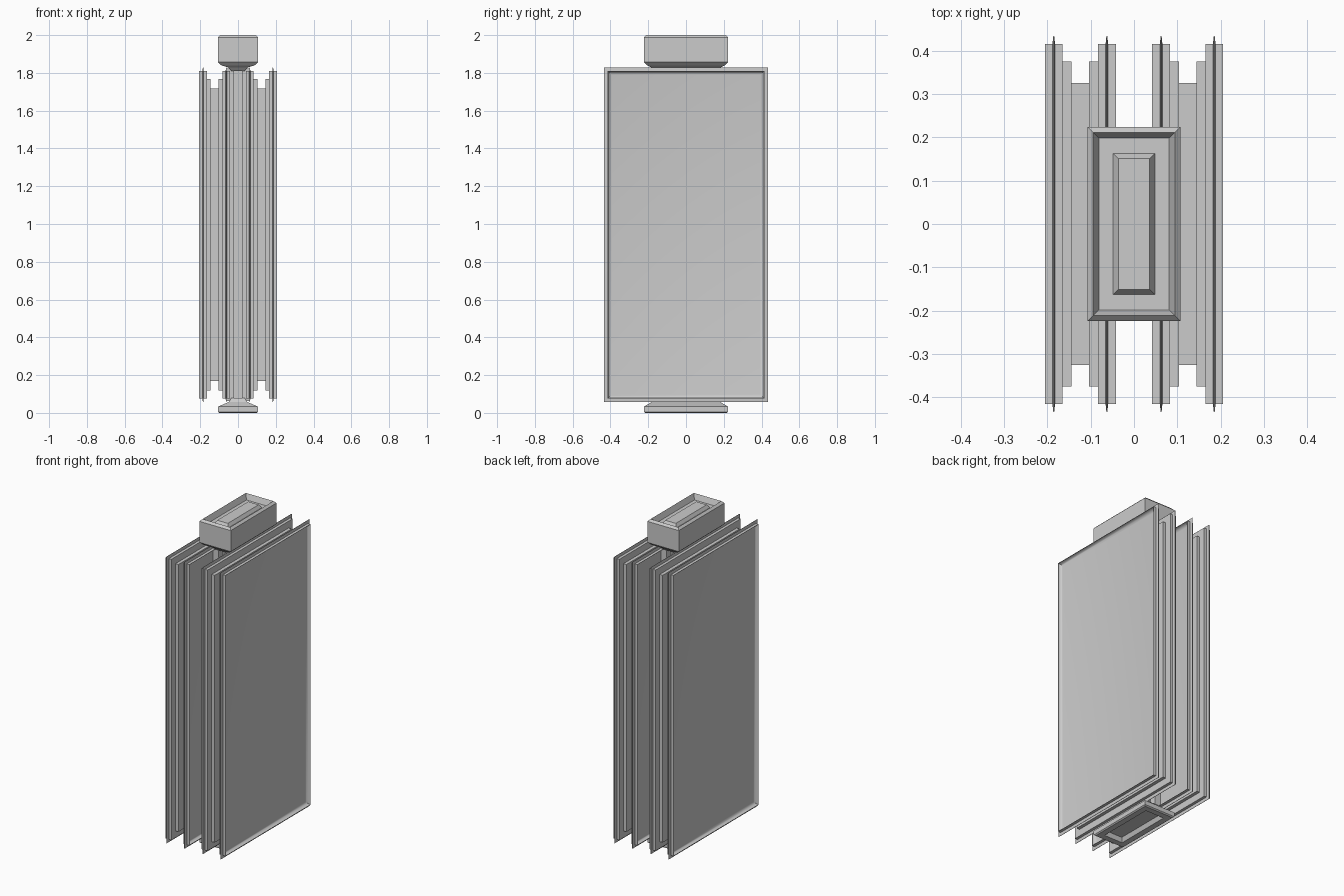
import bpy, bmesh, math

if "Cube" in bpy.data.objects:
    bpy.data.objects.remove(bpy.data.objects["Cube"])


def loft(name, rings, axis='Z', cx=0.0, cz=0.0, smooth=False):
    """Skin a stack of rectangles (half a, half b, position) and cap both ends."""
    bm = bmesh.new()
    loops = []
    for a, b, t in rings:
        loop = []
        for sa, sb in ((-1, -1), (1, -1), (1, 1), (-1, 1)):
            co = (sa * a, sb * b, t) if axis == 'Z' else (cx + t, sa * a, cz + sb * b)
            loop.append(bm.verts.new(co))
        loops.append(loop)
    for l0, l1 in zip(loops, loops[1:]):
        for i in range(4):
            j = (i + 1) % 4
            bm.faces.new((l0[i], l0[j], l1[j], l1[i]))
    bm.faces.new(loops[0][::-1])
    bm.faces.new(loops[-1])
    bmesh.ops.recalc_face_normals(bm, faces=bm.faces)
    mesh = bpy.data.meshes.new(name)
    bm.to_mesh(mesh)
    bm.free()
    obj = bpy.data.objects.new(name, mesh)
    bpy.context.collection.objects.link(obj)
    if smooth:
        bpy.ops.object.select_all(action='DESELECT')
        obj.select_set(True)
        bpy.context.view_layer.objects.active = obj
        bpy.ops.object.shade_smooth_by_angle(angle=math.radians(35))
    return obj


MID_Z = 0.943
HY, HZ = 0.415, 0.867       # plate body half size
SY, SZ = 0.375, 0.825       # inner step half size
CY, CZ = 0.325, 0.775       # core half size
DEPTH, R = 0.02, 0.02       # dished face of each plate

# concave fillet from the rim down to the sunken face
dish = []
for k in range(5):
    a = math.radians(90 * k / 4)
    inset = 0.002 + R * (1 - math.cos(a))
    dish.append((HY - inset, HZ - inset, 0.0205 - DEPTH * math.sin(a)))

for side, s in (("left", -1), ("right", 1)):
    # plates: thin sharp flange around the rim, dished on the exposed face
    for label, x, d in (("outer", 0.185, s), ("inner", 0.0625, -s)):
        rings = [(HY, HZ, -0.0205), (HY, HZ, -0.003),
                 (HY + 0.019, HZ + 0.018, -0.001), (HY + 0.019, HZ + 0.018, 0.001),
                 (HY, HZ, 0.003), (HY, HZ, 0.0205)] + dish
        loft(f"{side}_{label}_plate", [(a, b, d * t) for a, b, t in rings],
             'X', s * x, MID_Z, True)
    # stepped core joining the two plates of a pair
    loft(f"{side}_stepped_core",
         [(SY, SZ, -0.0415), (SY, SZ, -0.0205), (CY, CZ, -0.0205),
          (CY, CZ, 0.0205), (SY, SZ, 0.0205), (SY, SZ, 0.0415)],
         'X', s * 0.124, MID_Z)

# central spine between the two pairs
loft("central_spine",
     [(0.16, 0.88, -0.06), (0.16, 0.88, -0.02), (0.12, 0.88, -0.02),
      (0.12, 0.88, 0.02), (0.16, 0.88, 0.02), (0.16, 0.88, 0.06)],
     'X', 0, MID_Z)

# top cap: neck, chamfered block, sunken top with a raised centre panel
loft("top_cap",
     [(0.035, 0.165, 1.81), (0.05, 0.182, 1.828), (0.088, 0.207, 1.84),
      (0.107, 0.2235, 1.857), (0.107, 0.2235, 1.987), (0.094, 0.211, 2.0),
      (0.081, 0.198, 1.965), (0.048, 0.163, 1.965), (0.036, 0.151, 1.985)])

# base: sunken underside, chamfered foot and neck
loft("base_foot",
     [(0.052, 0.168, 0.025), (0.064, 0.18, 0.0), (0.1, 0.216, 0.0),
      (0.107, 0.2235, 0.006), (0.107, 0.2235, 0.033), (0.05, 0.182, 0.057),
      (0.035, 0.165, 0.08)])
